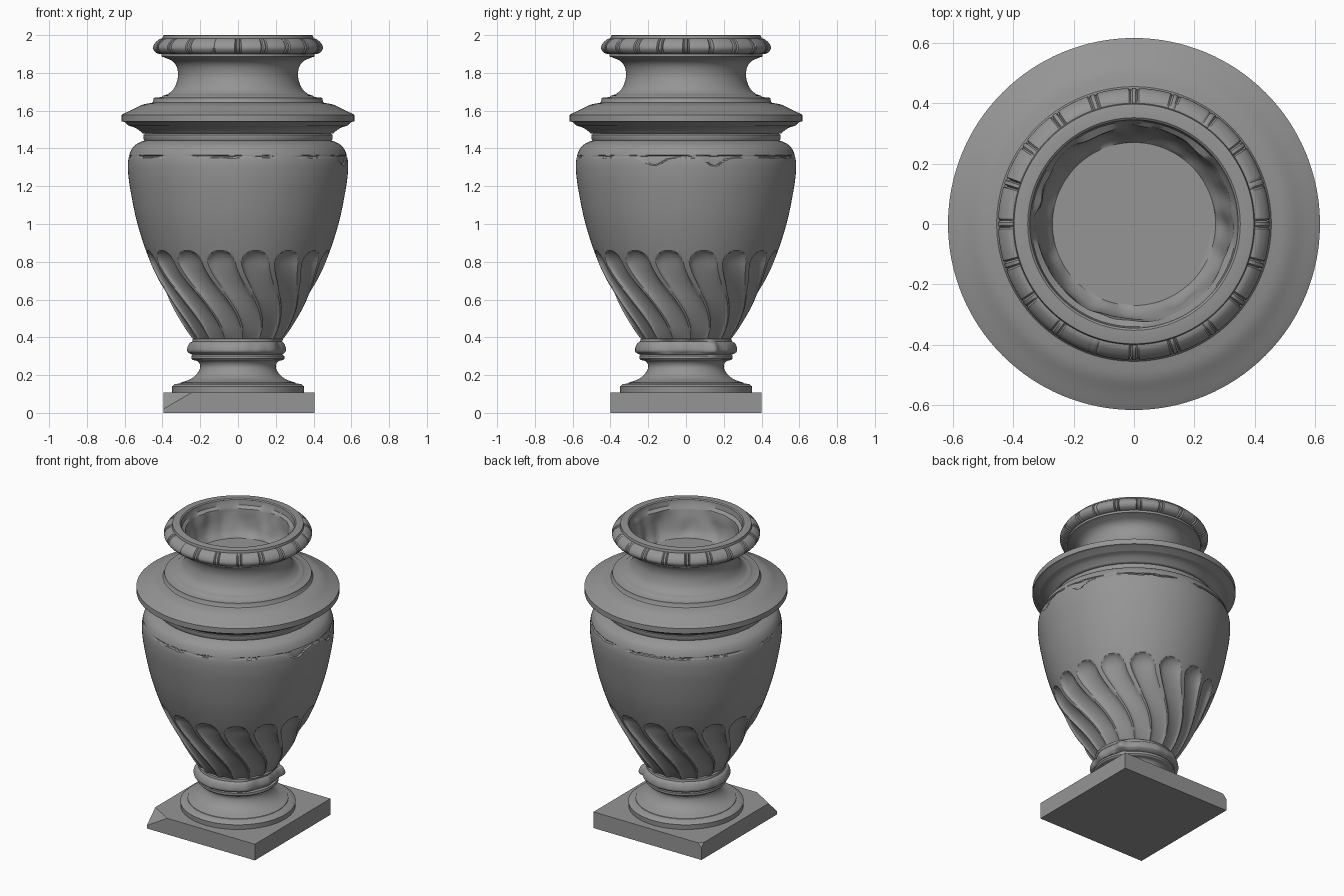
import bpy, bmesh
from math import sin, cos, pi, sqrt, exp, radians
from mathutils import Vector, noise

if "Cube" in bpy.data.objects:
    bpy.data.objects.remove(bpy.data.objects["Cube"])

# Dark grey stone
stone = bpy.data.materials.new("stone")
stone.diffuse_color = (0.3, 0.3, 0.3, 1)
stone.use_nodes = True
stone.node_tree.nodes["Principled BSDF"].inputs["Base Color"].default_value = stone.diffuse_color


def finish(name, bm, angle=35):
    bmesh.ops.recalc_face_normals(bm, faces=bm.faces)
    me = bpy.data.meshes.new(name)
    bm.to_mesh(me)
    bm.free()
    me.materials.append(stone)
    ob = bpy.data.objects.new(name, me)
    bpy.context.collection.objects.link(ob)
    bpy.ops.object.select_all(action='DESELECT')
    ob.select_set(True)
    bpy.context.view_layer.objects.active = ob
    bpy.ops.object.shade_smooth_by_angle(angle=radians(angle))
    return ob


def smooth(pts, n=6):
    """Catmull-Rom curve through (radius, height) points."""
    p = [Vector(q) for q in pts]
    p = [2 * p[0] - p[1]] + p + [2 * p[-1] - p[-2]]
    out = []
    for i in range(1, len(p) - 2):
        a, b, c, d = p[i - 1:i + 3]
        for k in range(n):
            t = k / n
            out.append(0.5 * (2 * b + (c - a) * t + (2 * a - 5 * b + 4 * c - d) * t * t
                              + (3 * b - a - 3 * c + d) * t ** 3))
    out.append(p[-2])
    return [tuple(v) for v in out]


def lathe(name, profile, segs=128, shape=None, cap=False, angle=35):
    """Revolve a profile; shape(r, z, a) may carve each point."""
    bm = bmesh.new()
    rows = []
    for r, z in profile:
        row = []
        for i in range(segs):
            a = 2 * pi * i / segs
            rr, zz, aa = shape(r, z, a) if shape else (r, z, a)
            row.append(bm.verts.new((rr * cos(aa), rr * sin(aa), zz)))
        rows.append(row)
    for lo, hi in zip(rows, rows[1:]):
        for i in range(segs):
            j = (i + 1) % segs
            bm.faces.new((lo[i], lo[j], hi[j], hi[i]))
    if cap:
        bm.faces.new(rows[-1])
    return finish(name, bm, angle)


def bump(a, centre, width):
    d = (a - radians(centre) + pi) % (2 * pi) - pi
    return exp(-(d / radians(width)) ** 2)


# Square plinth with two chipped left corners
H, T = 0.4, 0.108
pts = [(H, -H, 0), (H, H, 0), (-H, H, 0), (-H, -H, 0), (H, -H, T), (H, H, T),
       (-H, H, 0.08), (-0.375, H, T), (-H, 0.375, T),
       (-H, -H, 0.02), (-0.25, -H, T), (-H, -0.31, T)]
bm = bmesh.new()
for p in pts:
    bm.verts.new(p)
bmesh.ops.convex_hull(bm, input=bm.verts)
bmesh.ops.dissolve_limit(bm, angle_limit=0.01, verts=bm.verts, edges=bm.edges)
finish("plinth", bm, 20).location.x = 0.005

# Foot disc and concave stem
lathe("foot", [(0.348, 0.105), (0.35, 0.14), (0.335, 0.152), (0.305, 0.157)]
      + smooth([(0.303, 0.16), (0.25, 0.18), (0.215, 0.21), (0.2, 0.245), (0.212, 0.272), (0.24, 0.28)]))


# Worn ring above the stem, broken away on the right side
def wear(r, z, a):
    w = max(0, min(1, (z - 0.3) / 0.02)) * max(0, min(1, (0.39 - z) / 0.02))
    broken = max(bump(a, -20, 18), bump(a, 8, 18))
    n = noise.noise(Vector((cos(a) * 5, sin(a) * 5, z * 12)))
    r += w * (-0.025 * broken + 0.005 * n + 0.02 * bump(a, 33, 6))
    return r, z, a


lathe("foot_ring", [(0.24, 0.28), (0.247, 0.287), (0.247, 0.302), (0.24, 0.308)]
      + smooth([(0.252, 0.312), (0.268, 0.325), (0.268, 0.345), (0.258, 0.368), (0.243, 0.378)], 4)
      + [(0.24, 0.392), (0.225, 0.395)], 192, wear)

# Body: twisted flutes low down, weathered crack near the shoulder
curve = smooth([(0.235, 0.385), (0.275, 0.44), (0.335, 0.54), (0.387, 0.64), (0.465, 0.8),
                (0.532, 1.0), (0.573, 1.2), (0.583, 1.3), (0.577, 1.36), (0.557, 1.405),
                (0.525, 1.43), (0.495, 1.442)], 12)


def radius(z):
    for (r0, z0), (r1, z1) in zip(curve, curve[1:]):
        if z <= z1:
            return r0 + (r1 - r0) * (z - z0) / (z1 - z0)
    return curve[-1][0]


def steps(lo, hi, n):
    return [lo + (hi - lo) * i / n for i in range(n)]


FLUTES = 16


def carve(r, z, a):
    if z < 0.87:
        f = (a * FLUTES / (2 * pi)) % 1 - 0.5
        t = max(0, min(1, (0.82 - z) / 0.43))
        w = 0.39 + 0.08 * t
        v = max(0, (z - 0.79) / 0.07)
        q = 1 - (f / w) ** 2 - v * v
        if q > 0:
            r -= (0.034 - 0.018 * t) * sqrt(q)
        a += radians(28) * t * t * (3 - 2 * t)
    elif 1.28 < z < 1.4:
        n = noise.noise(Vector((cos(a) * 9, sin(a) * 9, 0)))
        chip = max(bump(a, -17, 6), bump(a, 15, 6))
        low = 1.352 + 0.006 * n - 0.04 * chip
        if low < z < 1.362 + 0.004 * n:
            fade = noise.noise(Vector((cos(a) * 3, sin(a) * 3, 7)))
            r -= 0.009 * max(chip, min(1, max(0, 0.5 + 2 * fade)))
    return r, z, a


heights = (steps(0.386, 0.78, 28) + steps(0.78, 0.87, 18) + steps(0.87, 1.3, 12)
           + steps(1.3, 1.372, 20) + steps(1.372, 1.443, 10))
lathe("body", [(radius(z), z) for z in heights] + [(0.495, 1.442)], 384, carve)

# Shoulder flange with collar bands
lathe("shoulder_flange", [(0.495, 1.442), (0.5, 1.45), (0.5, 1.472), (0.492, 1.478)]
      + smooth([(0.505, 1.48), (0.522, 1.495), (0.545, 1.51), (0.578, 1.52)], 4)
      + [(0.6, 1.54), (0.616, 1.543), (0.616, 1.578)]
      + smooth([(0.605, 1.584), (0.56, 1.605), (0.51, 1.63), (0.455, 1.642)], 4)
      + [(0.45, 1.648), (0.446, 1.668), (0.405, 1.672), (0.395, 1.68)])

# Concave neck
lathe("neck", smooth([(0.395, 1.68), (0.365, 1.692), (0.335, 1.725), (0.318, 1.78),
                      (0.324, 1.83), (0.347, 1.862), (0.39, 1.882)])
      + [(0.405, 1.886), (0.405, 1.9)])


# Rim: beaded lip of long and short beads, grooves worn unevenly
BEADS = 20


def bead(r, z, a):
    f = abs((a * BEADS / (2 * pi) + 0.5) % 1 - 0.5) * 24
    if r > 0.405 and 1.5 < f < 2.5:
        n = noise.noise(Vector((cos(a) * 4, sin(a) * 4, 3)))
        k = max(0.02, 0.15 + 0.25 * n)
        r += k * (0.39 - r)
        z += k * (1.945 - z)
    return r, z, a


lathe("rim", [(0.405, 1.9)]
      + smooth([(0.415, 1.899), (0.438, 1.91), (0.45, 1.932), (0.44, 1.957), (0.42, 1.976), (0.406, 1.982)], 4)
      + [(0.4, 1.982), (0.397, 1.998), (0.39, 2.0), (0.352, 2.0), (0.345, 1.994)], 480, bead)


# Rough hollow inside with flat floor
def rough(r, z, a):
    n = noise.noise(Vector((cos(a) * 4, sin(a) * 4, z * 8)))
    return r + (0.015 * n if 1.775 < z < 1.96 else 0), z, a


lathe("hollow", [(0.345, 1.994), (0.34, 1.96)]
      + smooth([(0.325, 1.945), (0.318, 1.9), (0.31, 1.85), (0.295, 1.805), (0.27, 1.77)], 4),
      128, rough, cap=True)
